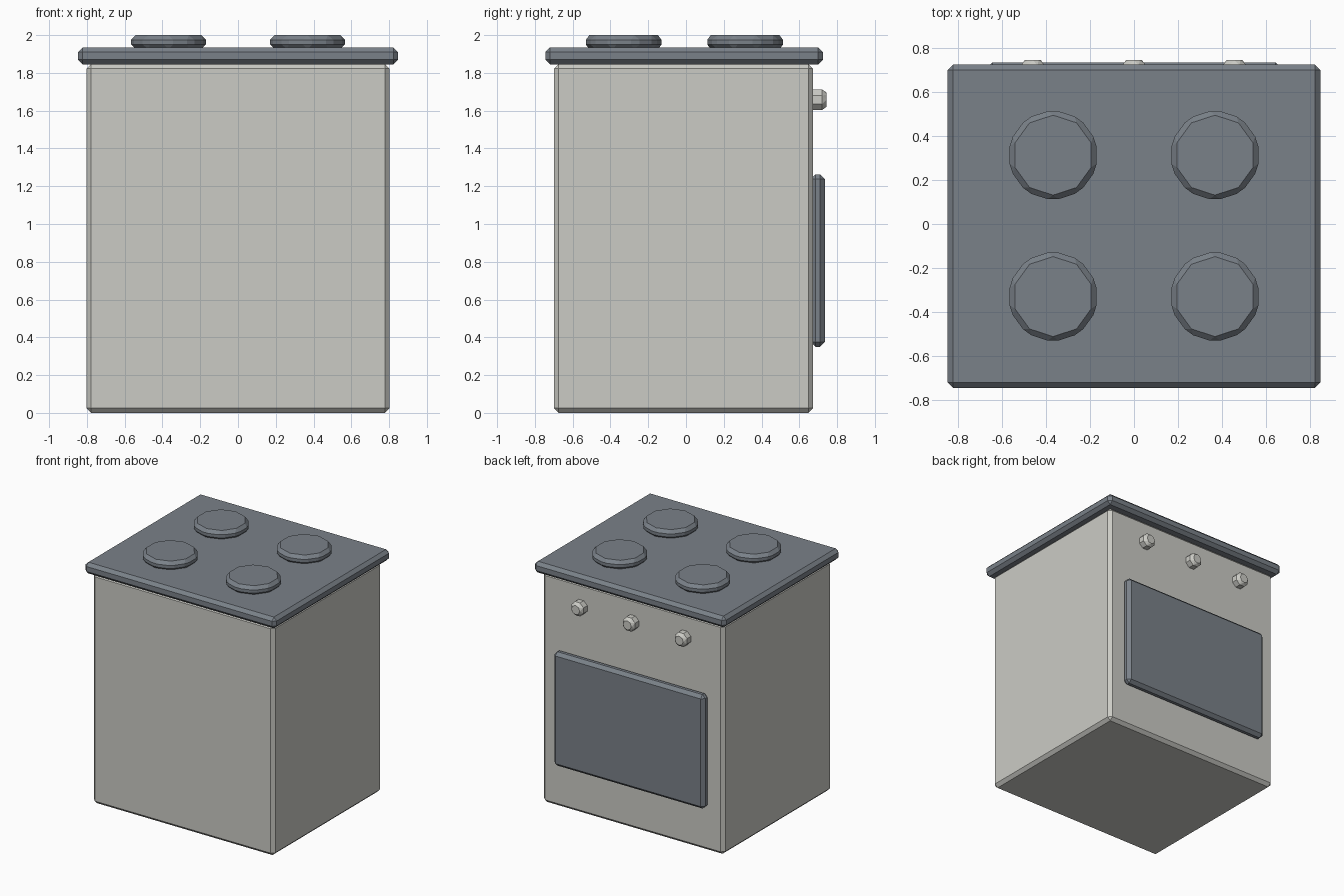
import bpy
import bmesh
from math import pi
from mathutils import Matrix

if "Cube" in bpy.data.objects:
    bpy.data.objects.remove(bpy.data.objects["Cube"], do_unlink=True)


def make_material(name, color):
    mat = bpy.data.materials.new(name)
    mat.use_nodes = True
    mat.diffuse_color = (*color, 1)
    mat.node_tree.nodes["Principled BSDF"].inputs["Base Color"].default_value = (*color, 1)
    return mat


enamel = make_material("pale grey enamel", (0.60, 0.60, 0.56))
slate = make_material("slate grey", (0.195, 0.22, 0.25))


def finish(bm, name, mat):
    """Turn a bmesh into an object with every edge chamfered."""
    mesh = bpy.data.meshes.new(name)
    bm.to_mesh(mesh)
    bm.free()
    mesh.materials.append(mat)
    obj = bpy.data.objects.new(name, mesh)
    bpy.context.collection.objects.link(obj)
    bevel = obj.modifiers.new("chamfer", 'BEVEL')
    bevel.width = 0.025
    bevel.segments = 1
    bevel.limit_method = 'NONE'
    return obj


def box(name, low, high, mat):
    bm = bmesh.new()
    bmesh.ops.create_cube(bm, size=1)
    for v in bm.verts:
        v.co = [a + (c + 0.5) * (b - a) for a, b, c in zip(low, high, v.co)]
    return finish(bm, name, mat)


def disc(name, center, radius, depth, sides, mat, rotation=0):
    bm = bmesh.new()
    bmesh.ops.create_cone(bm, cap_ends=True, segments=sides, radius1=radius,
                          radius2=radius, depth=depth,
                          matrix=Matrix.Rotation(rotation, 4, 'X'))
    obj = finish(bm, name, mat)
    obj.location = center
    return obj


# Cabinet, overhanging hob and oven door
box("cabinet", (-0.803, -0.70, 0), (0.803, 0.673, 1.847), enamel)
box("hob_top", (-0.847, -0.745, 1.845), (0.847, 0.725, 1.935), slate)
box("oven_door", (-0.668, 0.66, 0.35), (0.668, 0.735, 1.262), slate)

# Four hotplates
for side, x in (("right", -0.368), ("left", 0.368)):
    for end, y in (("front", -0.33), ("back", 0.313)):
        disc(f"hotplate_{end}_{side}", (x, y, 1.9625), 0.208, 0.075, 10, slate)

# Three control knobs above the door
for i, x in enumerate((-0.46, 0, 0.457)):
    disc(f"knob_{i + 1}", (x, 0.695, 1.658), 0.063, 0.10, 8, enamel, -pi / 2)
